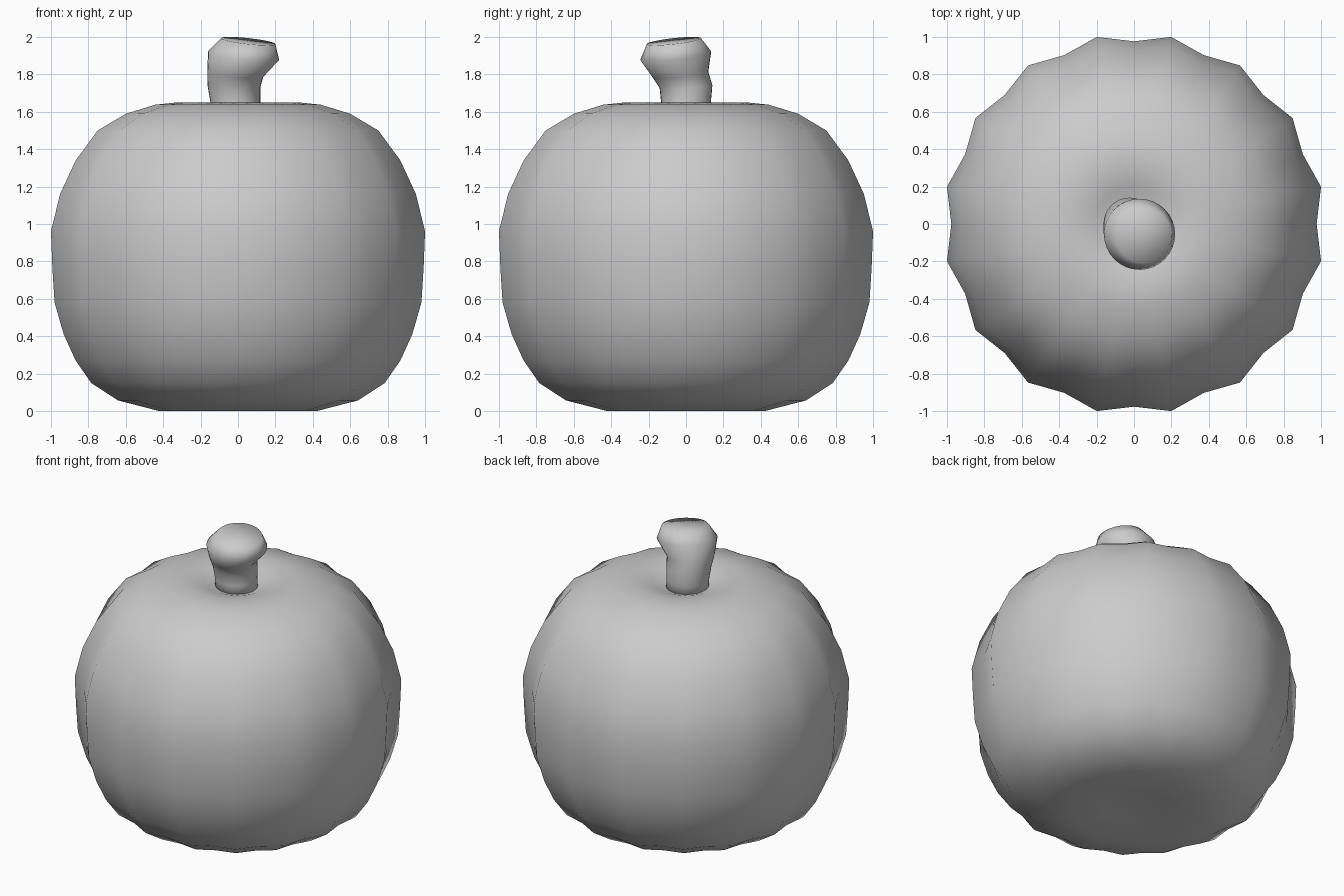
import bpy, bmesh, math

if "Cube" in bpy.data.objects:
    bpy.data.objects.remove(bpy.data.objects["Cube"])

SEGS = 32


def loft(name, rings, cap_low, cap_high):
    """Skin a stack of vertex rings, closing both ends with a fan to a centre point."""
    bm = bmesh.new()
    loops = [[bm.verts.new(p) for p in ring] for ring in rings]
    for a, b in zip(loops, loops[1:]):
        for i in range(SEGS):
            j = (i + 1) % SEGS
            bm.faces.new((a[i], a[j], b[j], b[i]))
    for loop, centre, flip in ((loops[0], cap_low, True), (loops[-1], cap_high, False)):
        c = bm.verts.new(centre)
        for i in range(SEGS):
            j = (i + 1) % SEGS
            bm.faces.new((loop[j], loop[i], c) if flip else (loop[i], loop[j], c))
    for f in bm.faces:
        f.smooth = True
    bmesh.ops.recalc_face_normals(bm, faces=bm.faces)
    mesh = bpy.data.meshes.new(name)
    bm.to_mesh(mesh)
    bm.free()
    obj = bpy.data.objects.new(name, mesh)
    bpy.context.collection.objects.link(obj)
    return obj


def ribbed_ring(r, z):
    """Ring with 16 ridges; the grooves fade out towards the axis."""
    groove = 1 - 0.042 * min(1, max(0, (r - 0.15) / 0.5))
    pts = []
    for i in range(SEGS):
        a = 2 * math.pi * i / SEGS
        rr = r if i % 2 else r * groove
        pts.append((rr * math.cos(a), rr * math.sin(a), z))
    return pts


def tilted_ring(cx, cy, cz, r, tilt):
    """Round ring leaning down towards +x and -y."""
    pts = []
    for i in range(SEGS):
        a = 2 * math.pi * i / SEGS
        dx, dy = r * math.cos(a), r * math.sin(a)
        pts.append((cx + dx, cy + dy, cz - tilt * (dx - dy)))
    return pts


# Squat ribbed body, dished at top and bottom
profile = [(0.20, 0.03), (0.43, 0.0), (0.655, 0.057), (0.80, 0.15),
           (0.885, 0.27), (0.95, 0.41), (1.0, 0.58), (1.012, 0.77),
           (1.0196, 0.96), (0.97, 1.16), (0.885, 1.34), (0.765, 1.5),
           (0.61, 1.59), (0.45, 1.638), (0.33, 1.65), (0.21, 1.625),
           (0.12, 1.592)]
loft("pumpkin_body", [ribbed_ring(r, z) for r, z in profile],
     (0, 0, 0.04), (0, 0, 1.575))

# Crooked stalk that flares and leans at its tip
stalk = [(-0.01, 0.0, 1.56, 0.133, 0), (-0.014, 0.0, 1.65, 0.133, 0),
         (-0.022, 0.0, 1.735, 0.141, 0.05), (-0.015, -0.03, 1.80, 0.149, 0.1),
         (0.03, -0.055, 1.90, 0.19, 0.12), (0.055, -0.065, 1.978, 0.145, 0.11)]
loft("stalk", [tilted_ring(*s) for s in stalk],
     (-0.01, 0, 1.56), (0.055, -0.065, 1.978))
